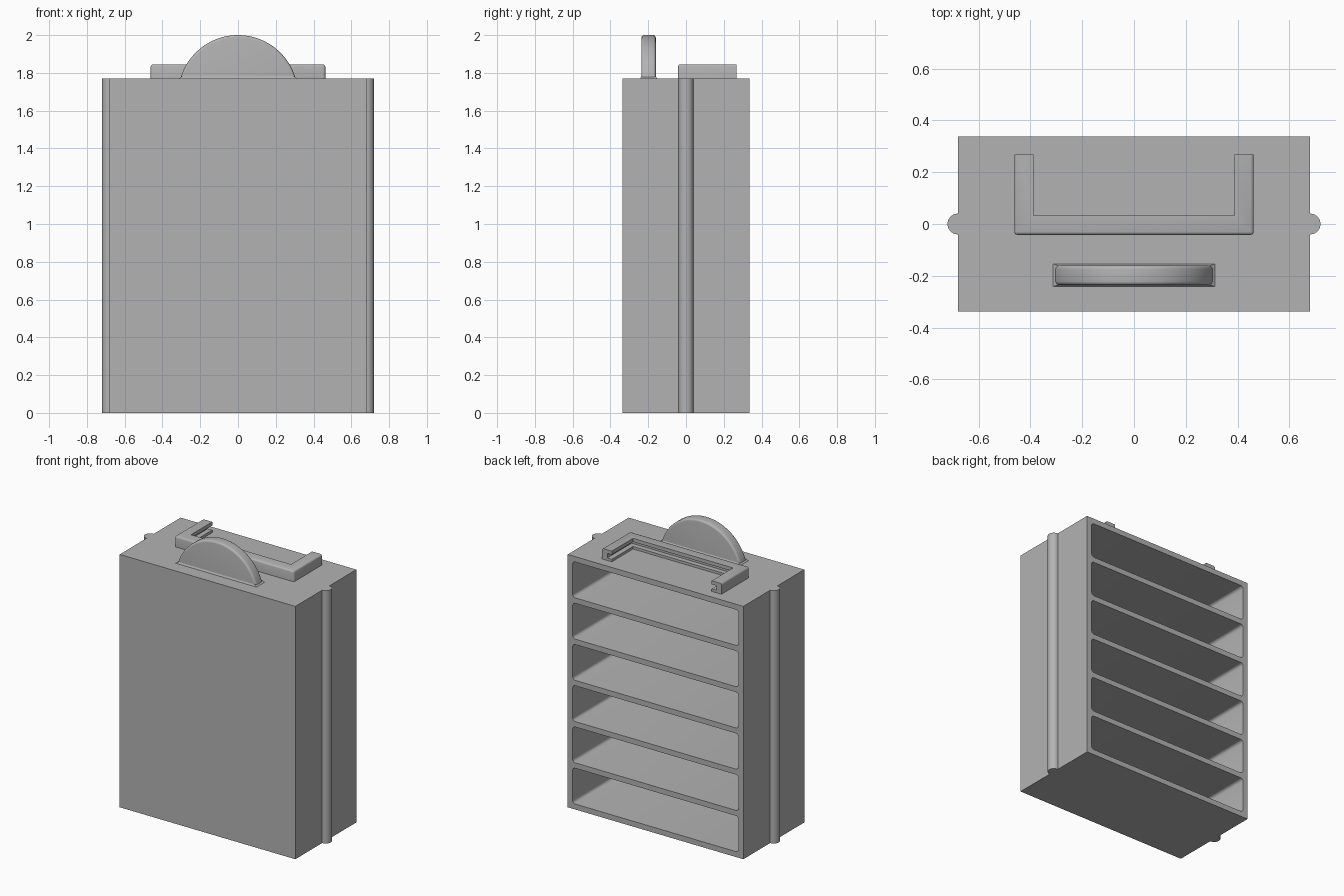
import bpy, bmesh, math
from mathutils import Vector

if "Cube" in bpy.data.objects:
    bpy.data.objects.remove(bpy.data.objects["Cube"], do_unlink=True)

grey = bpy.data.materials.new("plain_grey")
grey.use_nodes = True
grey.diffuse_color = (0.45, 0.45, 0.45, 1)
grey.node_tree.nodes["Principled BSDF"].inputs["Base Color"].default_value = grey.diffuse_color

W, D, H = 0.68, 0.337, 1.77   # half width, half depth, body height
WALL, SHELVES = 0.038, 6


def finish(name, bm, smooth=True):
    bmesh.ops.recalc_face_normals(bm, faces=bm.faces)
    mesh = bpy.data.meshes.new(name)
    bm.to_mesh(mesh)
    bm.free()
    mesh.materials.append(grey)
    obj = bpy.data.objects.new(name, mesh)
    bpy.context.collection.objects.link(obj)
    if smooth:
        bpy.ops.object.select_all(action="DESELECT")
        obj.select_set(True)
        bpy.context.view_layer.objects.active = obj
        bpy.ops.object.shade_smooth_by_angle(angle=math.radians(35))
    return obj


def prism(bm, points, direction):
    """Extrude a closed outline of 3D points along a direction."""
    face = bm.faces.new([bm.verts.new(p) for p in points])
    new = bmesh.ops.extrude_face_region(bm, geom=[face], use_keep_orig=True)["geom"]
    bmesh.ops.translate(bm, vec=direction, verts=[v for v in new if isinstance(v, bmesh.types.BMVert)])


def arc(cx, cz, r, start, end, steps):
    angles = [math.radians(start + (end - start) * i / steps) for i in range(steps + 1)]
    return [(cx + r * math.cos(a), cz + r * math.sin(a)) for a in angles]


def rounded_rect(x, z0, z1, r):
    corners = [(x - r, z1 - r), (r - x, z1 - r), (r - x, z0 + r), (x - r, z0 + r)]
    return [p for i, c in enumerate(corners) for p in arc(*c, r, 90 * i, 90 * i + 90, 4)]


# Cabinet body with open compartments at the back
bm = bmesh.new()
prism(bm, [(-W, -D, 0), (W, -D, 0), (W, D, 0), (-W, D, 0)], Vector((0, 0, H)))
body = finish("cabinet_body", bm, False)

bm = bmesh.new()
gap = (H - WALL * (SHELVES + 1)) / SHELVES
for i in range(SHELVES):
    z = WALL + i * (gap + WALL)
    outline = [(x, WALL - D, zz) for x, zz in rounded_rect(W - WALL, z, z + gap, 0.02)]
    prism(bm, outline, Vector((0, 2 * D, 0)))
cutter = finish("compartment_cutter", bm, False)
cutter.hide_render = True

cut = body.modifiers.new("compartments", "BOOLEAN")
cut.operation, cut.solver, cut.object = "DIFFERENCE", "EXACT", cutter
bpy.ops.object.select_all(action="DESELECT")
body.select_set(True)
bpy.context.view_layer.objects.active = body
bpy.ops.object.modifier_apply(modifier=cut.name)
bpy.data.objects.remove(cutter, do_unlink=True)
bpy.ops.object.shade_smooth_by_angle(angle=math.radians(35))

# Half-round ribs down both sides
for side, start in (("left", -90), ("right", 90)):
    bm = bmesh.new()
    x = W if side == "left" else -W
    prism(bm, [(px, py, 0) for px, py in arc(x, 0, 0.04, start, start + 180, 20)], Vector((0, 0, H)))
    finish(side + "_rib", bm)

# Disc-segment grip with softened rim
RISE, CHORD, THICK, FRONT = 0.23, 0.305, 0.076, -0.236
radius = (CHORD ** 2 + RISE ** 2) / (2 * RISE)
centre = H + RISE - radius
half = math.degrees(math.asin(CHORD / radius))
bm = bmesh.new()
outline = arc(0, centre, radius, 90 - half, 90 + half, 48)
prism(bm, [(x, FRONT, z) for x, z in outline], Vector((0, THICK, 0)))
rim = [e for e in bm.edges
       if abs(e.verts[0].co.y - e.verts[1].co.y) < 1e-5 and e.calc_length() < CHORD]
bmesh.ops.bevel(bm, geom=rim, offset=0.014, segments=4, profile=0.5, affect="EDGES")
finish("grip", bm)

# Flared foot where the grip meets the top
bm = bmesh.new()
bmesh.ops.create_cube(bm, size=1)
for v in bm.verts:
    low = v.co.z < 0
    v.co.x *= 2 * (0.313 if low else 0.296)
    v.co.y = FRONT + THICK / 2 + v.co.y * (THICK + (0.012 if low else 0))
    v.co.z = H if low else H + 0.012
finish("grip_foot", bm, False)

# U-shaped slide bracket: channel section swept along three sides
X, Y0, Y1 = 0.462, -0.042, 0.268
section = [(0, 0), (0, 0.075), (0.075, 0.075), (0.075, 0.05),
           (0.04, 0.05), (0.04, 0.018), (0.075, 0.018), (0.075, 0)]
bm = bmesh.new()
rings = []
for sx, at_corner in ((-1, False), (-1, True), (1, True), (1, False)):
    rings.append([bm.verts.new((sx * (X - d), Y0 + d if at_corner else Y1, H + z)) for d, z in section])
n = len(section)
for a, b in zip(rings, rings[1:]):
    for i in range(n):
        j = (i + 1) % n
        bm.faces.new((a[i], a[j], b[j], b[i]))
bm.faces.new(rings[0])
bm.faces.new(rings[-1])
outer = {v for ring in rings for v in ring[:2]}
soft = [e for e in bm.edges if set(e.verts) <= outer
        and not all(v.co.z < H + 0.01 for v in e.verts)
        and not all(v.co.y > Y1 - 0.01 for v in e.verts)]
bmesh.ops.bevel(bm, geom=soft, offset=0.012, segments=3, profile=0.5, affect="EDGES")
finish("slide_bracket", bm)
